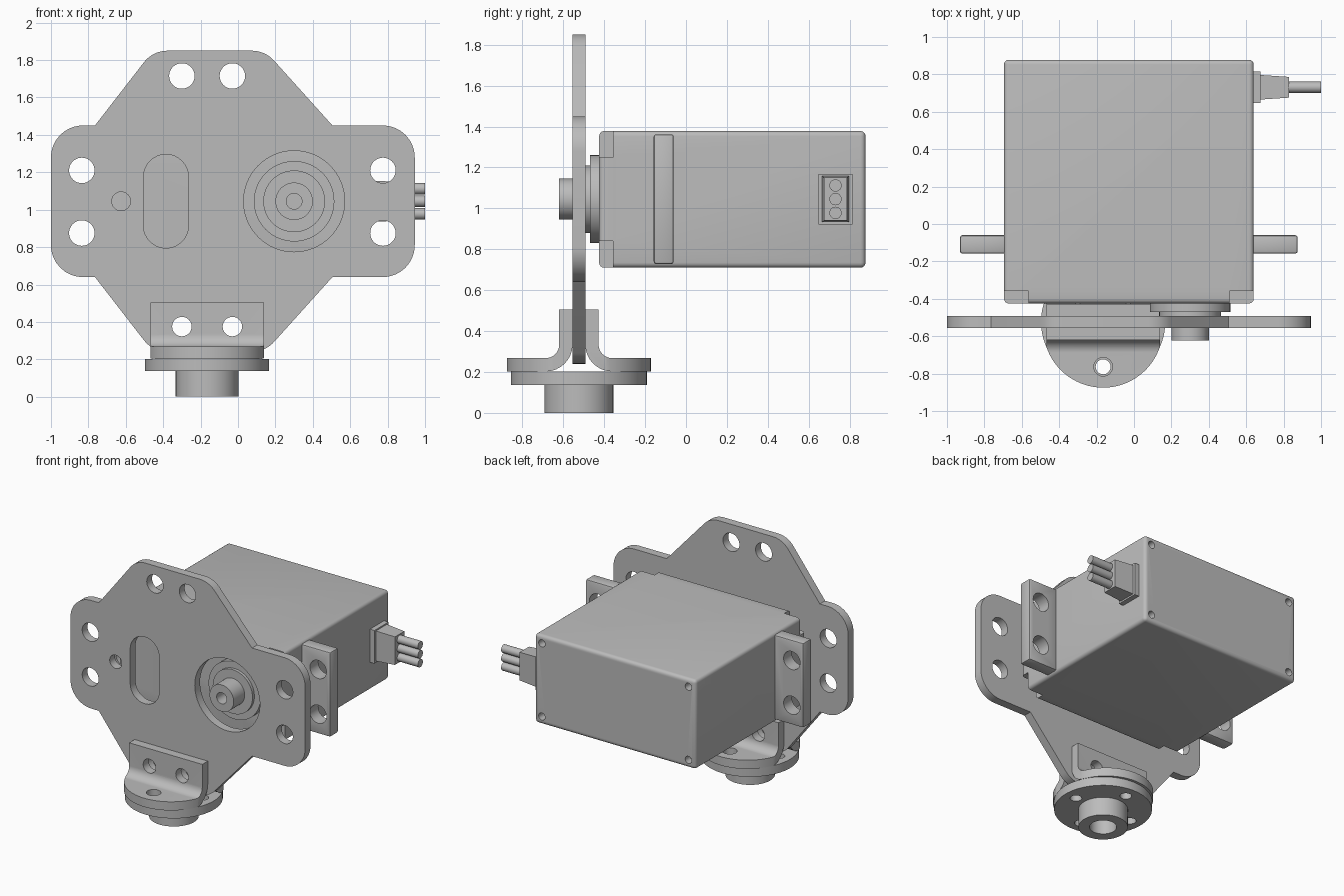
import bpy, bmesh, math
from mathutils import Vector

cube = bpy.data.objects.get("Cube")
if cube:
    bpy.data.objects.remove(cube, do_unlink=True)

grey = bpy.data.materials.new("plain grey")
grey.use_nodes = True
grey.diffuse_color = (0.5, 0.5, 0.5, 1)
grey.node_tree.nodes["Principled BSDF"].inputs["Base Color"].default_value = (0.5, 0.5, 0.5, 1)


def circle(u, v, r, n=48):
    return [(u + r * math.cos(math.tau * i / n), v + r * math.sin(math.tau * i / n)) for i in range(n)]


def rect(u0, u1, v0, v1):
    return [(u0, v0), (u1, v0), (u1, v1), (u0, v1)]


def rounded(corners, n=10):
    """Outline from (u, v, radius) corners, with arcs where radius > 0."""
    out = []
    for i, (u, v, r) in enumerate(corners):
        p = Vector((u, v))
        if r == 0:
            out.append(p)
            continue
        a = (Vector(corners[i - 1][:2]) - p).normalized()
        b = (Vector(corners[(i + 1) % len(corners)][:2]) - p).normalized()
        half = a.angle(b) / 2
        c = p + (a + b).normalized() * (r / math.sin(half))
        t = r / math.tan(half)
        s, e = p + a * t - c, p + b * t - c
        out += [c + s.lerp(e, k / n).normalized() * r for k in range(n + 1)]
    return out


def prism(name, outline, axis, lo, hi):
    """Extrude a 2D outline along an axis between lo and hi."""
    place = {"x": lambda u, v, w: (w, u, v),
             "y": lambda u, v, w: (u, w, v),
             "z": lambda u, v, w: (u, v, w)}[axis]
    bm = bmesh.new()
    ends = [[bm.verts.new(place(u, v, w)) for u, v in outline] for w in (lo, hi)]
    bm.faces.new(ends[0])
    bm.faces.new(ends[1][::-1])
    for i in range(len(outline)):
        bm.faces.new((ends[0][i - 1], ends[0][i], ends[1][i], ends[1][i - 1]))
    bmesh.ops.recalc_face_normals(bm, faces=bm.faces)
    mesh = bpy.data.meshes.new(name)
    bm.to_mesh(mesh)
    bm.free()
    mesh.materials.append(grey)
    ob = bpy.data.objects.new(name, mesh)
    bpy.context.collection.objects.link(ob)
    return ob


def apply(ob, mod):
    bpy.context.view_layer.objects.active = ob
    bpy.ops.object.modifier_apply(modifier=mod.name)


def bevel(ob, width, segments=4):
    mod = ob.modifiers.new("bevel", "BEVEL")
    mod.width, mod.segments = width, segments
    apply(ob, mod)


def cut(ob, outline, axis, lo, hi, operation="DIFFERENCE"):
    tool = prism("cutter", outline, axis, lo, hi)
    tool.hide_render = True
    mod = ob.modifiers.new("cut", "BOOLEAN")
    mod.operation, mod.solver, mod.object = operation, "EXACT", tool
    apply(ob, mod)
    bpy.data.objects.remove(tool, do_unlink=True)


MID_Z = 1.045              # shared height of plate, shaft and wires
PLATE = (-0.555, -0.492)   # front and back of the plate
PLATE_Y = sum(PLATE) / 2
HUB_X = -0.165
HOLE_Z = (0.875, 1.21)

# Mounting plate
upper = [(-1, 1.45, 0.17), (-0.765, 1.45, 0), (-0.455, 1.85, 0.16),
         (0.145, 1.85, 0.16), (0.505, 1.45, 0), (0.945, 1.45, 0.17)]
lower = [(x, 2 * MID_Z - z, r) for x, z, r in reversed(upper)]
plate = prism("mounting_plate", rounded(upper + lower), "y", *PLATE)
plate_holes = [circle(x, z, 0.068) for x in (-0.835, 0.775) for z in HOLE_Z]
plate_holes += [circle(x, z, 0.068) for x in (-0.3, -0.03) for z in (0.375, 1.715)]
plate_holes += [circle(-0.625, MID_Z, 0.05), circle(0.3, MID_Z, 0.27, 64)]
plate_holes.append(rounded([(u, v, 0.119) for u, v in rect(-0.505, -0.265, 0.795, 1.295)]))
for hole in plate_holes:
    cut(plate, hole, "y", -0.7, -0.4)

# Servo body with corner notches and rear screw holes
body = prism("servo_body", rect(-0.695, 0.64, 0.71, 1.378), "y", -0.425, 0.878)
bevel(body, 0.025)
for x0, x1, xs in ((-0.8, -0.565, -0.635), (0.51, 0.8, 0.58)):
    for z0, z1, zs in ((0.6, 0.84, 0.77), (1.248, 1.5, 1.318)):
        cut(body, rect(x0, x1, z0, z1), "y", -0.5, -0.357)
        cut(body, circle(xs, zs, 0.027, 24), "y", 0.82, 0.95)

# Mounting ears on both sides of the body
for name, x0, x1, hx in (("right_ear", -0.93, -0.68, -0.835), ("left_ear", 0.625, 0.875, 0.775)):
    ear = prism(name, rect(x0, x1, 0.728, 1.362), "y", -0.158, -0.06)
    bevel(ear, 0.012, 2)
    for z in HOLE_Z:
        cut(ear, circle(hx, z, 0.068), "y", -0.3, 0.1)

# Output shaft with stepped collars
prism("shaft_base", circle(0.3, MID_Z, 0.215, 64), "y", -0.47, -0.41)
prism("shaft_collar", circle(0.3, MID_Z, 0.165, 64), "y", -0.492, -0.465)
shaft = prism("output_shaft", circle(0.3, MID_Z, 0.1), "y", -0.622, -0.48)
cut(shaft, circle(0.3, MID_Z, 0.042, 32), "y", -0.7, -0.52)

# Cable outlet and wires
prism("cable_flange", rect(0.648, 0.815, 0.92, 1.168), "x", 0.63, 0.677)
boot = prism("cable_boot", rect(0.665, 0.797, 0.932, 1.158), "x", 0.67, 0.828)
for v in boot.data.vertices:
    if v.co.x > 0.75:
        v.co.y = 0.731 + (v.co.y - 0.731) * 0.84
        v.co.z = MID_Z + (v.co.z - MID_Z) * 0.93
for i in (-1, 0, 1):
    prism("wire", circle(0.731, MID_Z + i * 0.067, 0.03, 24), "x", 0.82, 1.0)

# Pair of bent brackets clamping the lower edge of the plate
bend = rounded([(-0.555, 0.505, 0), (-0.555, 0.203, 0.13), (-0.9, 0.203, 0),
                (-0.9, 0.268, 0), (-0.62, 0.268, 0.065), (-0.62, 0.505, 0)])
for name, side in (("front_bracket", 1), ("back_bracket", -1)):
    profile = [(PLATE_Y + side * (y - PLATE_Y), z) for y, z in bend]
    bracket = prism(name, profile, "x", HUB_X - 0.303, HUB_X + 0.303)
    inner = PLATE_Y + side * (PLATE[0] - PLATE_Y)
    cut(bracket, circle(HUB_X, inner, 0.32, 96), "z", 0.1, 0.7, "INTERSECT")
    for x in (-0.3, -0.03):
        cut(bracket, circle(x, 0.375, 0.052, 32), "y", -0.8, -0.2)
    cut(bracket, circle(HUB_X, PLATE_Y - side * 0.24, 0.05, 32), "z", 0.1, 0.3)

# Round hub below the brackets
hub = prism("hub_disc", circle(HUB_X, PLATE_Y, 0.332, 96), "z", 0.137, 0.203)
cut(hub, circle(HUB_X, PLATE_Y, 0.168, 64), "z", 0, 0.15, "UNION")
cut(hub, circle(HUB_X, PLATE_Y, 0.092), "z", -0.1, 0.4)
for dx, dy in ((1, 0), (-1, 0), (0, 1), (0, -1)):
    cut(hub, circle(HUB_X + dx * 0.24, PLATE_Y + dy * 0.24, 0.04, 32), "z", 0.05, 0.4)

# Smooth curved walls, keep edges crisp
for ob in bpy.context.collection.objects:
    if ob.type == "MESH" and grey.name in ob.data.materials:
        bpy.ops.object.select_all(action="DESELECT")
        ob.select_set(True)
        bpy.context.view_layer.objects.active = ob
        bpy.ops.object.shade_smooth_by_angle(angle=math.radians(30))
